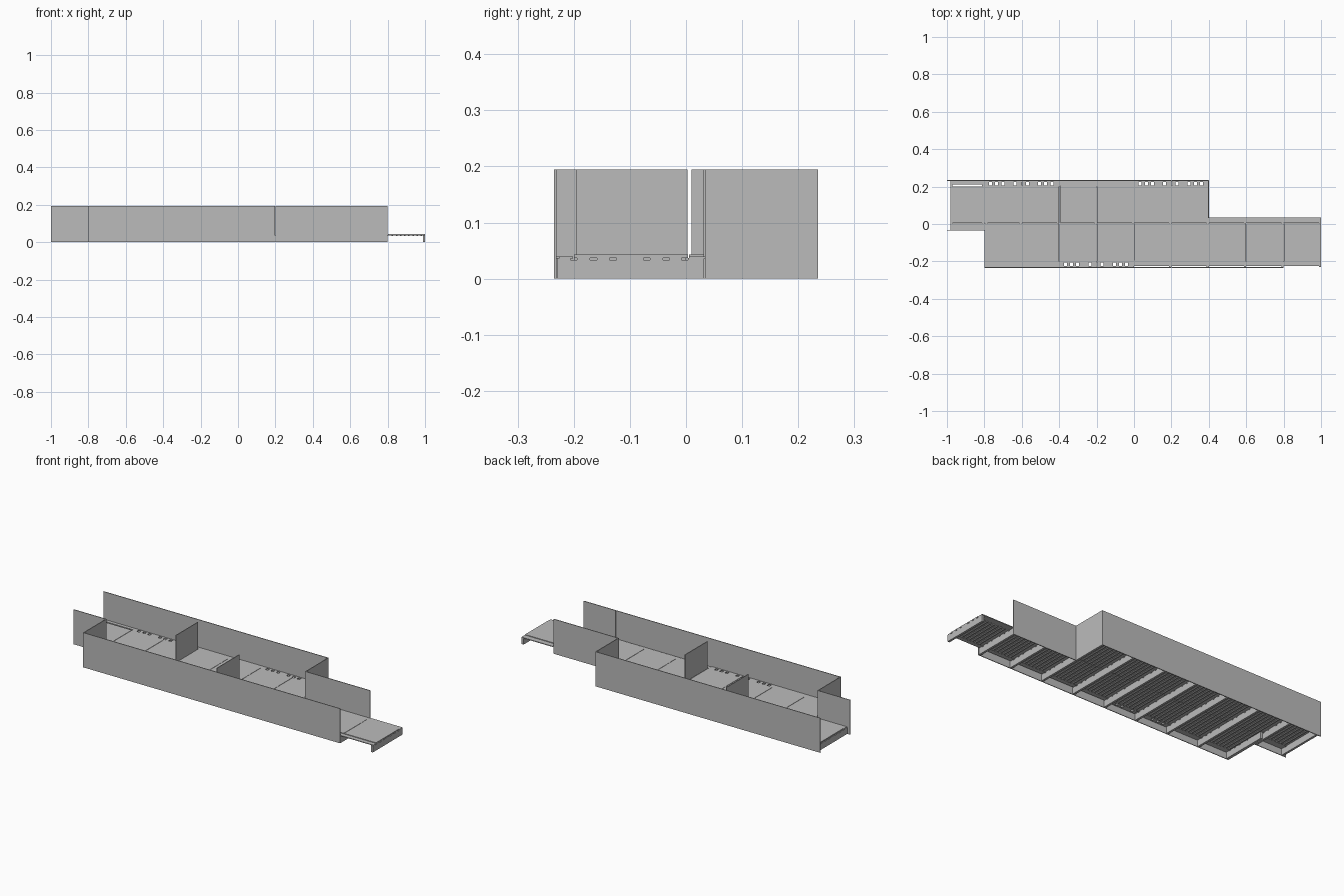
import bpy, bmesh

if "Cube" in bpy.data.objects:
    bpy.data.objects.remove(bpy.data.objects["Cube"])

grey = bpy.data.materials.new("grey")
grey.diffuse_color = (0.5, 0.5, 0.5, 1)
grey.use_nodes = True
grey.node_tree.nodes["Principled BSDF"].inputs["Base Color"].default_value = grey.diffuse_color


def boxes(name, spans):
    """One object made of axis-aligned boxes, each (x0, x1, y0, y1, z0, z1)."""
    bm = bmesh.new()
    for x0, x1, y0, y1, z0, z1 in spans:
        v = bmesh.ops.create_cube(bm, size=1)["verts"]
        bmesh.ops.scale(bm, vec=(x1 - x0, y1 - y0, z1 - z0), verts=v)
        bmesh.ops.translate(bm, vec=((x0 + x1) / 2, (y0 + y1) / 2, (z0 + z1) / 2), verts=v)
    me = bpy.data.meshes.new(name)
    bm.to_mesh(me)
    bm.free()
    me.materials.append(grey)
    ob = bpy.data.objects.new(name, me)
    bpy.context.collection.objects.link(ob)
    return ob


def slotted(a0, a1, b0, b1, holes, size, h0, h1):
    """Rectangles (a, b) of a strip that leave a row of square holes open."""
    rects = [(a0, a1, b0, h0), (a0, a1, h1, b1)]
    edges = [a0] + [e for h in holes for e in (h - size / 2, h + size / 2)] + [a1]
    rects += [(edges[i], edges[i + 1], h0, h1) for i in range(0, len(edges), 2)]
    return rects


H = 0.195           # wall height
T = 0.004           # sheet thickness
Z0, Z1 = 0.037, 0.043

# Long outer walls, in butted lengths
def wall_x(name, y, cuts):
    boxes(name, [(a, b - 0.001, y, y + T, 0, H) for a, b in zip(cuts, cuts[1:])])

wall_x("back_wall", 0.231, (-1, -0.4, 0.2, 0.401))
wall_x("front_wall", -0.235, (-0.8, 0.2, 0.6, 0.801))
wall_x("right_inner_wall", 0.031, (0.4, 0.801))
wall_x("left_inner_wall", -0.035, (-1, -0.799))

# End walls that close the steps in the outline
boxes("right_step_wall", [(0.4 - T, 0.4, 0.031, 0.235, 0, H)])
boxes("left_step_wall", [(-0.8, -0.8 + T, -0.235, -0.031, 0, H)])

# Partitions standing on the floor
boxes("back_partition", [(-0.396, -0.396 + T, 0.01, 0.205, Z1, H)])
boxes("front_partition", [(0.002, 0.002 + T, -0.195, 0.003, Z1, H)])

# Floor panels, one per bay, with hairline joints
front_bays = [-0.8 + 0.2 * i for i in range(9)]
back_bays = [-1 + 0.2 * i for i in range(7)]
floor = []
for x in front_bays:
    floor.append((x + 0.001, x + 0.199, -0.2, 0.004, Z0, Z1))
for x in back_bays:
    floor.append((x + (0.02 if x < -0.9 else 0.001), x + 0.199, 0.005, 0.2, Z0, Z1))
boxes("floor_panels", floor)

# Plain rims beside the floor
RZ = (0.036, 0.040)
boxes("plain_rims", [
    (-0.795, -0.395, -0.231, -0.201, *RZ),
    (0.0, 1.0, -0.225, -0.201, *RZ),
    (0.4, 1.0, 0.005, 0.035, *RZ),
    (-0.98, -0.8, -0.032, 0.004, *RZ),
    (-0.98, -0.8, 0.212, 0.231, *RZ),
    (-0.4, 0.0, 0.201, 0.231, *RZ)])

# Rims with three groups of three square holes
def holed_rim(name, x0, y0, y1):
    mid = (y0 + y1) / 2
    holes = [x0 + 0.07 + 0.131 * (g - 1) + 0.131 + 0.033 * (k - 1)
             for g in range(3) for k in range(3)]
    rects = slotted(x0, x0 + 0.4, y0, y1, [h - 0.004 for h in holes], 0.016, mid - 0.009, mid + 0.009)
    boxes(name, [(*r, *RZ) for r in rects])

holed_rim("left_back_rim", -0.8, 0.201, 0.231)
holed_rim("right_back_rim", 0.0, 0.201, 0.231)
holed_rim("middle_front_rim", -0.4, -0.231, -0.201)

# Cross beams under every joint, with slots near the top
def beams(name, xs, y0, slots):
    out = []
    for x in xs:
        out += [(x - 0.012, x, *r) for r in
                slotted(y0, y0 + 0.262, 0, Z0, slots, 0.012, 0.033, 0.0365)]
    boxes(name, out)

slot_ys = (-0.2, -0.165, -0.13, -0.07, -0.035, -0.002)
beams("front_row_beams", [x + 0.2 for x in front_bays if x > 0.3], -0.23, slot_ys)
beams("middle_row_beams", [x + 0.2 for x in front_bays if x < 0.3] + [-0.784], -0.23,
      [y for y in slot_ys if y < -0.05])
beams("back_row_beams", [x + 0.2 for x in back_bays] + [-0.97], -0.031,
      [-y for y in reversed(slot_ys)])

# Stiffening ribs beneath the floor
ribs = []
for bays, y0, y1 in ((front_bays, -0.2, 0.0), (back_bays, 0.006, 0.2)):
    for x in bays:
        ribs += [(x + 0.022 * k, x + 0.022 * k + 0.008, y0, y1, 0.033, Z0)
                 for k in range(1, 9)]
boxes("floor_ribs", ribs)
